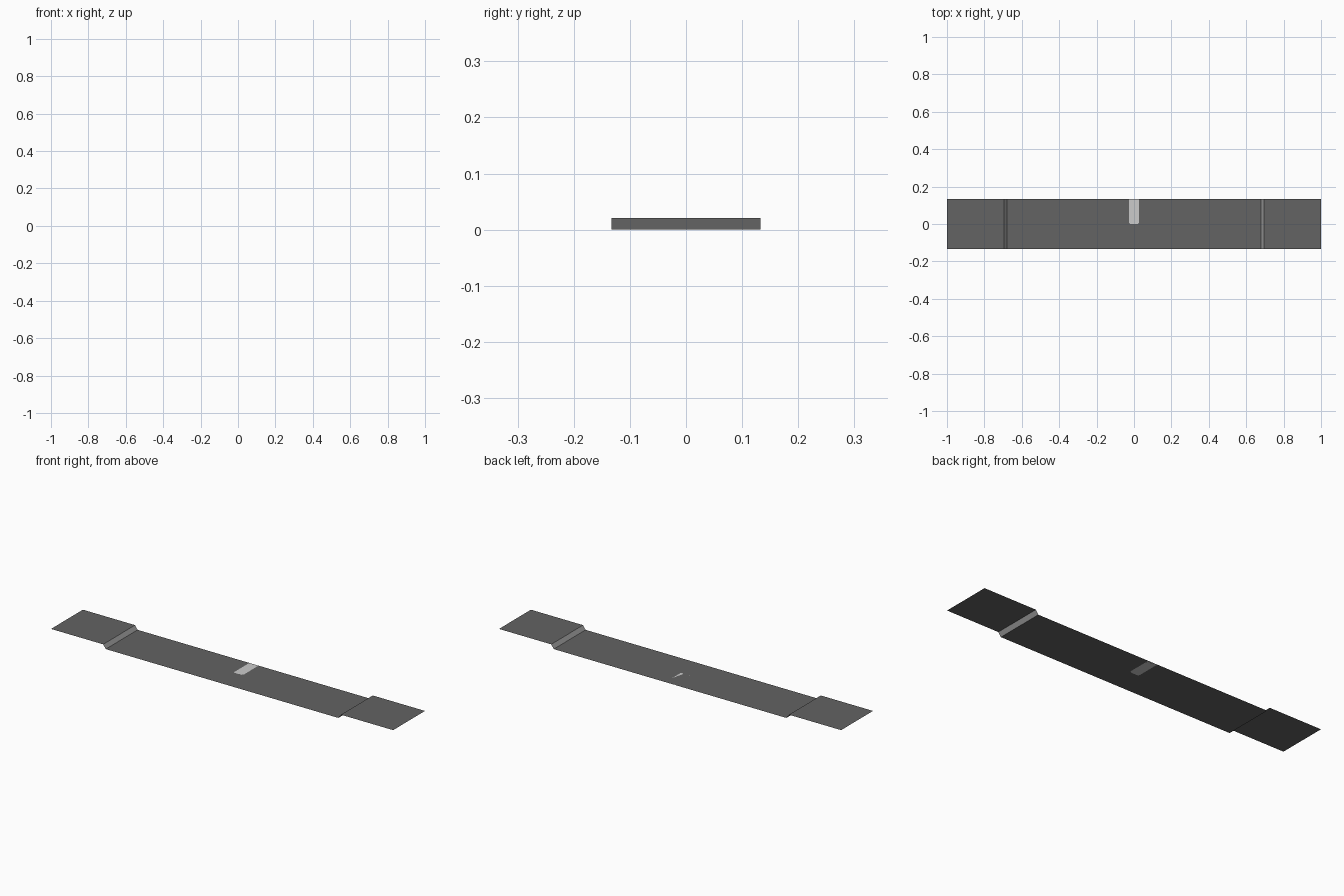
import bpy
import bmesh
import math

if "Cube" in bpy.data.objects:
    bpy.data.objects.remove(bpy.data.objects["Cube"])

HALF_LEN, HALF_WID, RISE = 1.0, 0.133, 0.021
FLOOR_X, LEDGE_X = 0.68, 0.695      # foot and top of each sloping step
TAB_X, TAB_R = 0.027, 0.009         # half width and corner radius of the pale mark


def material(name, value):
    m = bpy.data.materials.new(name)
    m.diffuse_color = (value, value, value, 1)
    m.use_nodes = True
    m.node_tree.nodes["Principled BSDF"].inputs["Base Color"].default_value = m.diffuse_color
    return m


dark = material("dark grey", 0.125)
mid = material("mid grey", 0.34)
pale = material("pale grey", 0.6)


def sheet(name, outline, mat):
    """One flat single-sided sheet from an anticlockwise outline."""
    bm = bmesh.new()
    bm.faces.new([bm.verts.new(p) for p in outline])
    bmesh.ops.triangulate(bm, faces=bm.faces[:])
    me = bpy.data.meshes.new(name)
    bm.to_mesh(me)
    bm.free()
    me.materials.append(mat)
    ob = bpy.data.objects.new(name, me)
    bpy.context.collection.objects.link(ob)
    return ob


def strip(name, a, b, mat):
    """Full-width sheet between two (x, z) profile points, a left of b."""
    (x0, z0), (x1, z1) = a, b
    w = HALF_WID
    return sheet(name, [(x0, -w, z0), (x1, -w, z1), (x1, w, z1), (x0, w, z0)], mat)


# Pale mark: rounded at its inner end, running to the back edge
mark = [(-TAB_X, HALF_WID, 0)]
for cx, start in ((-TAB_X + TAB_R, 180), (TAB_X - TAB_R, 270)):
    for i in range(4):
        t = math.radians(start + 30 * i)
        mark.append((cx + TAB_R * math.cos(t), TAB_R + TAB_R * math.sin(t), 0))
mark.append((TAB_X, HALF_WID, 0))
sheet("centre_mark", mark, pale)

# Lower middle deck, with the mark cut out of it
deck = [(-FLOOR_X, HALF_WID, 0), (-FLOOR_X, -HALF_WID, 0),
        (FLOOR_X, -HALF_WID, 0), (FLOOR_X, HALF_WID, 0)]
sheet("middle_deck", deck + mark[::-1], dark)

# Raised end decks and the sloping steps up to them
strip("right_step", (FLOOR_X, 0), (LEDGE_X, RISE), mid)
strip("right_end_deck", (LEDGE_X, RISE), (HALF_LEN, RISE), dark)
strip("left_step", (-LEDGE_X, RISE), (-FLOOR_X, 0), mid)
strip("left_end_deck", (-HALF_LEN, RISE), (-LEDGE_X, RISE), dark)
